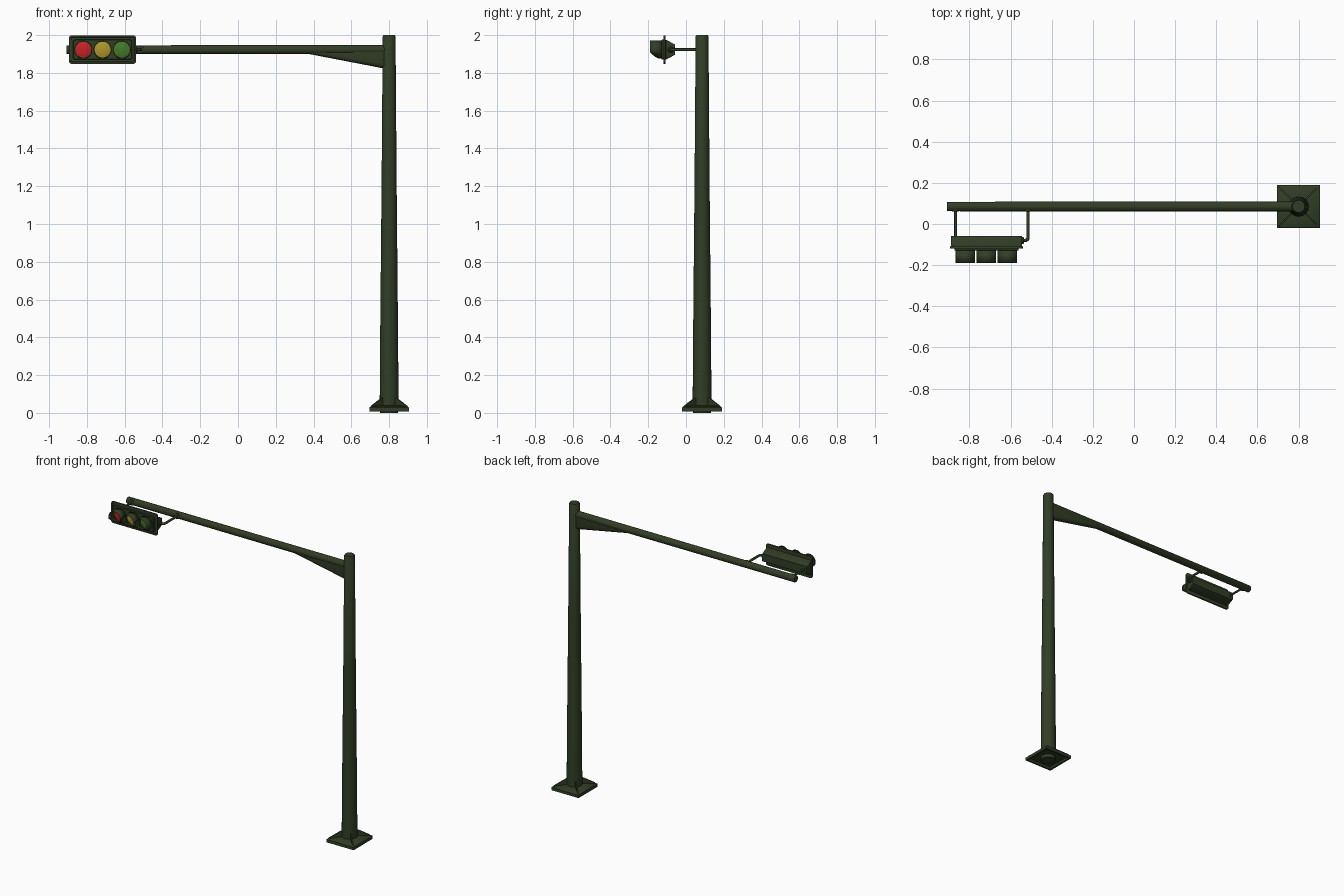
import bpy, bmesh, math
from mathutils import Vector

if "Cube" in bpy.data.objects:
    bpy.data.objects.remove(bpy.data.objects["Cube"])


def material(name, rgb):
    m = bpy.data.materials.new(name)
    m.diffuse_color = (*rgb, 1)
    m.use_nodes = True
    m.node_tree.nodes["Principled BSDF"].inputs["Base Color"].default_value = m.diffuse_color
    return m


GREEN = material("dark_green_paint", (0.031, 0.047, 0.019))
RED = material("red_lens", (0.58, 0.016, 0.02))
AMBER = material("yellow_lens", (0.42, 0.31, 0.025))
GO = material("green_lens", (0.055, 0.2, 0.02))

PX, PY = 0.80, 0.085      # pole axis
ARM_Z = 1.923             # height of arm and signal centre
SX = -0.717               # signal centre x


def finish(name, bm, mat=GREEN, angle=35):
    bmesh.ops.recalc_face_normals(bm, faces=bm.faces)
    me = bpy.data.meshes.new(name)
    bm.to_mesh(me)
    bm.free()
    ob = bpy.data.objects.new(name, me)
    bpy.context.collection.objects.link(ob)
    me.materials.append(mat)
    bpy.ops.object.select_all(action='DESELECT')
    ob.select_set(True)
    bpy.context.view_layer.objects.active = ob
    bpy.ops.object.shade_smooth_by_angle(angle=math.radians(angle))
    return ob


def loft(name, rings, mat=GREEN, caps=True):
    """Skin a list of closed rings that have equal point counts."""
    bm = bmesh.new()
    vs = [[bm.verts.new(p) for p in r] for r in rings]
    n = len(vs[0])
    for a, b in zip(vs, vs[1:]):
        for i in range(n):
            bm.faces.new((a[i], a[(i + 1) % n], b[(i + 1) % n], b[i]))
    if caps:
        bm.faces.new(vs[0])
        bm.faces.new(vs[-1])
    return finish(name, bm, mat)


def turned(name, origin, axis, profile, n=24, mat=GREEN):
    """Round part: profile is (distance along axis, radius)."""
    q = Vector((0, 0, 1)).rotation_difference(Vector(axis))
    rings = [[Vector(origin) + q @ Vector((r * math.cos(i * math.tau / n),
                                           r * math.sin(i * math.tau / n), d))
              for i in range(n)] for d, r in profile]
    return loft(name, rings, mat)


def round_rect(hx, hz, r, y, cz=ARM_Z):
    """Rounded rectangle in the xz plane, centred on the signal."""
    pts = []
    for k, (sx, sz) in enumerate(((1, 1), (-1, 1), (-1, -1), (1, -1))):
        for j in range(5):
            a = math.radians(90 * k + 22.5 * j)
            pts.append((SX + sx * (hx - r) + r * math.cos(a), y,
                        cz + sz * (hz - r) + r * math.sin(a)))
    return pts


def square(h, z):
    return [(PX + sx * h, PY + sy * h, z)
            for sx, sy in ((1, 1), (-1, 1), (-1, -1), (1, -1))]


# Base plate, hollow underneath, with centre socket
loft("base_plate", [square(0.05, 0.022), square(0.088, 0.022), square(0.092, 0.008),
                    square(0.105, 0.008), square(0.105, 0.028),
                    square(0.098, 0.034), square(0.045, 0.040)])
turned("base_socket", (PX, PY, 0), (0, 0, 1), [(0, 0.036), (0, 0.048), (0.03, 0.048)])

# Diagonal base ribs
for k in range(4):
    a = math.radians(45 + 90 * k)
    d, t = Vector((math.cos(a), math.sin(a), 0)), Vector((-math.sin(a), math.cos(a), 0)) * 0.004
    prof = [(0.03, 0.03), (0.135, 0.03), (0.132, 0.038), (0.055, 0.08), (0.03, 0.08)]
    loft("base_rib", [[Vector((PX, PY, z)) + d * r + t * s for r, z in prof] for s in (-1, 1)])

# Tapered pole with bevelled cap
turned("pole", (PX, PY, 0), (0, 0, 1),
       [(0.03, 0.05), (0.4, 0.0475), (1.2, 0.040), (1.993, 0.034), (2.0, 0.030)])

# Horizontal mast arm
turned("mast_arm", (PX, PY, ARM_Z), (-1, 0, 0),
       [(0, 0.024), (1.705, 0.023), (1.708, 0.021)])

# Wedge gusset under the arm: U section growing deeper towards the pole
def gusset_ring(x, bottom, w):
    c = bottom + w
    low = [(x, PY + w * math.cos(math.radians(a)), c + w * math.sin(math.radians(a)))
           for a in range(180, 361, 30)]
    return [(x, PY - w * 0.9, ARM_Z + 0.004)] + low + [(x, PY + w * 0.9, ARM_Z + 0.004)]


loft("arm_gusset", [gusset_ring(0.37, 1.901, 0.018), gusset_ring(0.78, 1.822, 0.023)])

# Signal housing, tapering to the rear
loft("signal_housing", [round_rect(0.165, 0.052, 0.008, -0.108),
                        round_rect(0.172, 0.052, 0.008, -0.105),
                        round_rect(0.172, 0.027, 0.008, -0.058)])
# Back plate with raised rim
loft("signal_backplate", [round_rect(0.174, 0.074, 0.012, -0.108),
                          round_rect(0.178, 0.075, 0.014, -0.110),
                          round_rect(0.178, 0.075, 0.014, -0.118),
                          round_rect(0.168, 0.066, 0.010, -0.118),
                          round_rect(0.166, 0.064, 0.010, -0.114)])
# Front lens door
loft("lens_door", [round_rect(0.156, 0.053, 0.012, -0.112),
                   round_rect(0.156, 0.053, 0.012, -0.127),
                   round_rect(0.153, 0.050, 0.010, -0.130)])

# Lenses and cutaway visors
for dx, label, mat in ((-0.102, "red", RED), (0, "yellow", AMBER), (0.102, "green", GO)):
    x = SX + dx
    turned(label + "_lens", (x, -0.128, ARM_Z), (0, -1, 0),
           [(0, 0.042), (0.004, 0.042), (0.008, 0.03), (0.010, 0.012), (0.0105, 0.003)], 28, mat)
    bm = bmesh.new()
    back, front = [], []
    for i in range(33):
        a = math.radians(-80 + 340 * i / 32)
        s = math.sin(a)
        length = 0.062 if s > -0.3 else 0.010 + 0.052 * max(0, (s + 1) / 0.7) ** 0.6
        for row, y in ((back, -0.128), (front, -0.128 - length)):
            row.append(bm.verts.new((x + 0.046 * math.cos(a), y, ARM_Z + 0.046 * s)))
    for i in range(32):
        bm.faces.new((back[i], back[i + 1], front[i + 1], front[i]))
    ob = finish(label + "_visor", bm)
    mod = ob.modifiers.new("thickness", 'SOLIDIFY')
    mod.thickness, mod.offset = 0.003, 0

# Mounting brackets: straight tube at the outer end, elbow tube at the inner end
def tube(name, pts, r):
    cu = bpy.data.curves.new(name, 'CURVE')
    cu.dimensions, cu.bevel_depth, cu.bevel_resolution, cu.use_fill_caps = '3D', r, 2, True
    sp = cu.splines.new('POLY')
    sp.points.add(len(pts) - 1)
    for p, c in zip(sp.points, pts):
        p.co = (*c, 1)
    sp.use_smooth = True
    cu.materials.append(GREEN)
    bpy.context.collection.objects.link(bpy.data.objects.new(name, cu))


LX, RX = -0.867, -0.515
tube("outer_bracket", [(LX, 0.08, ARM_Z), (LX, -0.07, ARM_Z)], 0.007)
elbow = [(RX - 0.014 + 0.014 * math.cos(a), -0.066 - 0.014 * math.sin(a), ARM_Z)
         for a in (math.radians(15 * i) for i in range(7))]
tube("inner_bracket", [(RX, 0.08, ARM_Z)] + elbow + [(-0.56, -0.08, ARM_Z)], 0.008)
turned("bracket_hub", (-0.55, -0.08, ARM_Z), (1, 0, 0), [(0, 0.016), (0.012, 0.016), (0.016, 0.012)])
for x in (LX, RX):
    turned("arm_flange", (x, 0.075, ARM_Z), (0, -1, 0), [(0, 0.02), (0.012, 0.02), (0.015, 0.012)])
